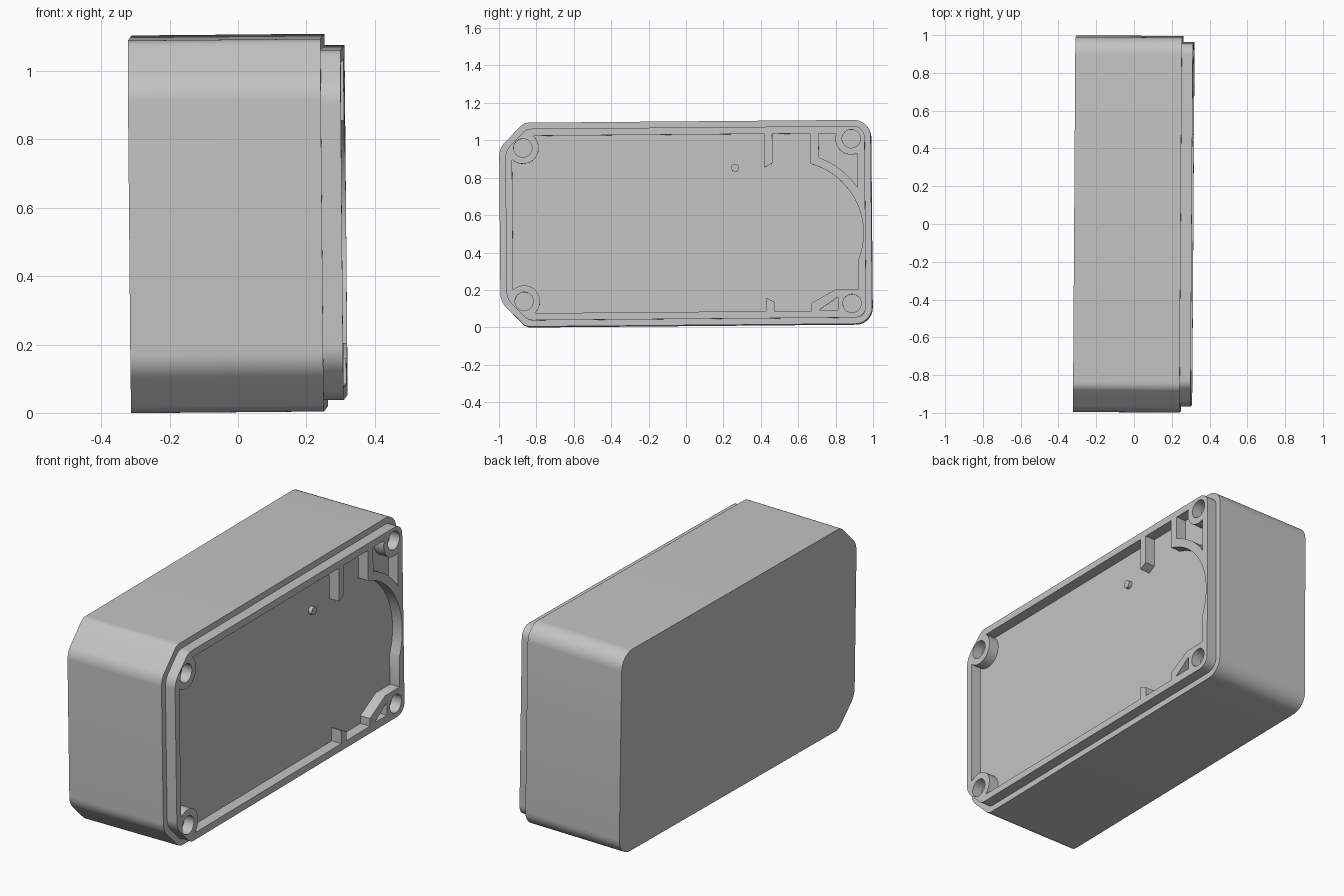
import bpy, bmesh, math
from mathutils import Matrix, Vector

if "Cube" in bpy.data.objects:
    bpy.data.objects.remove(bpy.data.objects["Cube"])

grey = bpy.data.materials.new("plain grey")
grey.diffuse_color = (0.55, 0.55, 0.55, 1)
grey.use_nodes = True
grey.node_tree.nodes["Principled BSDF"].inputs["Base Color"].default_value = grey.diffuse_color

# Profiles are drawn in (length, height) and extruded along x; the whole part sits very slightly tilted
AXES = Matrix(((0, 0, 1, 0), (1, 0, 0, 0), (0, 1, 0, 0), (0, 0, 0, 1)))
TILT = Vector((0.0085, -0.009, -0.0065))
PLACE = (Matrix.Translation((0, 0, 0.554))
         @ Matrix.Rotation(TILT.length, 4, TILT.normalized()) @ AXES)


def arc(cx, cy, r, a0, a1, n=16):
    angles = [math.radians(a0 + (a1 - a0) * i / n) for i in range(n + 1)]
    return [(cx + r * math.cos(a), cy + r * math.sin(a)) for a in angles]


def circle(cx, cy, r, n=32):
    return arc(cx, cy, r, 0, 360, n)[:-1]


def rounded(corners, n=10):
    """Polygon of (x, y, radius) corners with each corner filleted."""
    out = []
    for i, (x, y, r) in enumerate(corners):
        p = Vector((x, y))
        a = (Vector(corners[i - 1][:2]) - p).normalized()
        b = (Vector(corners[(i + 1) % len(corners)][:2]) - p).normalized()
        half = a.angle(b) / 2
        c = p + (a + b).normalized() * (r / math.sin(half))
        s, e = p + a * (r / math.tan(half)) - c, p + b * (r / math.tan(half)) - c
        turn = math.atan2(s.x * e.y - s.y * e.x, s.dot(e))
        for k in range(n + 1):
            v = Matrix.Rotation(turn * k / n, 2) @ s + c
            out.append((v.x, v.y))
    return out


def prism(name, loops, w0, w1):
    """Extrude nested loops (outer first, then holes) from w0 to w1."""
    cu = bpy.data.curves.new(name, 'CURVE')
    cu.dimensions = '2D'
    cu.fill_mode = 'BOTH'
    cu.extrude = (w1 - w0) / 2
    for loop in loops:
        sp = cu.splines.new('POLY')
        sp.points.add(len(loop) - 1)
        for pt, (x, y) in zip(sp.points, loop):
            pt.co = (x, y, 0, 1)
        sp.use_cyclic_u = True
    ob = bpy.data.objects.new(name, cu)
    bpy.context.collection.objects.link(ob)
    bpy.ops.object.select_all(action='DESELECT')
    ob.select_set(True)
    bpy.context.view_layer.objects.active = ob
    bpy.ops.object.convert(target='MESH')
    ob = bpy.context.object
    ob.name = name
    me = ob.data
    bm = bmesh.new()
    bm.from_mesh(me)
    bmesh.ops.remove_doubles(bm, verts=bm.verts, dist=1e-5)
    bmesh.ops.recalc_face_normals(bm, faces=bm.faces)
    bm.to_mesh(me)
    bm.free()
    me.transform(PLACE @ Matrix.Translation((0, 0, (w0 + w1) / 2)))
    me.materials.clear()
    me.materials.append(grey)
    bpy.ops.object.shade_smooth_by_angle(angle=math.radians(30))
    return ob


def outline(left, right, top, cham_v, cham_u, r_right):
    return rounded([(left, -cham_v, 0.10), (cham_u, -top, 0.06), (right, -top, r_right),
                    (right, top, r_right), (cham_u, top, 0.06), (left, cham_v, 0.10)])


# Main block
prism("case_body", [outline(-0.994, 0.993, 0.545, 0.41, -0.86, 0.09)], -0.312, 0.252)

# Inner edge of the rim, including screw bosses, ribs and the round bay
T = 0.474
cavity = (
    arc(-0.867, -0.41, 0.085, 133, -49)
    + [(0.427, -T), (0.427, -0.402), (0.472, -0.425), (0.472, -T)]
    + [(0.67, -T), (0.67, -0.432), (0.80, -0.36), (0.922, -0.36)]
    + arc(0.565, -0.058, 0.385, -22, 74, 32)
    + [(0.67, T), (0.467, T), (0.467, 0.318), (0.425, 0.295), (0.425, T)]
    + arc(-0.867, 0.41, 0.085, 49, -133)
)
upper_pocket = ([(0.714, T)] + arc(0.565, -0.058, 0.43, 69.5, 34)
                + arc(0.889, 0.444, 0.085, -67, -200.7))
lower_pocket = [(0.71, -0.47), (0.812, -0.47), (0.812, -0.40)]
screw_holes = [circle(u, v, 0.049) for u, v in
               ((-0.867, 0.41), (-0.867, -0.41), (0.889, 0.444), (0.886, -0.436))]

# Raised rim with its bosses and ribs
prism("raised_rim",
      [outline(-0.961, 0.961, 0.512, 0.396, -0.846, 0.06), cavity, upper_pocket, lower_pocket]
      + screw_holes, 0.245, 0.31)

# Small locating pin on the floor
prism("locating_pin", [circle(0.267, 0.295, 0.021, 24)], 0.245, 0.272)
